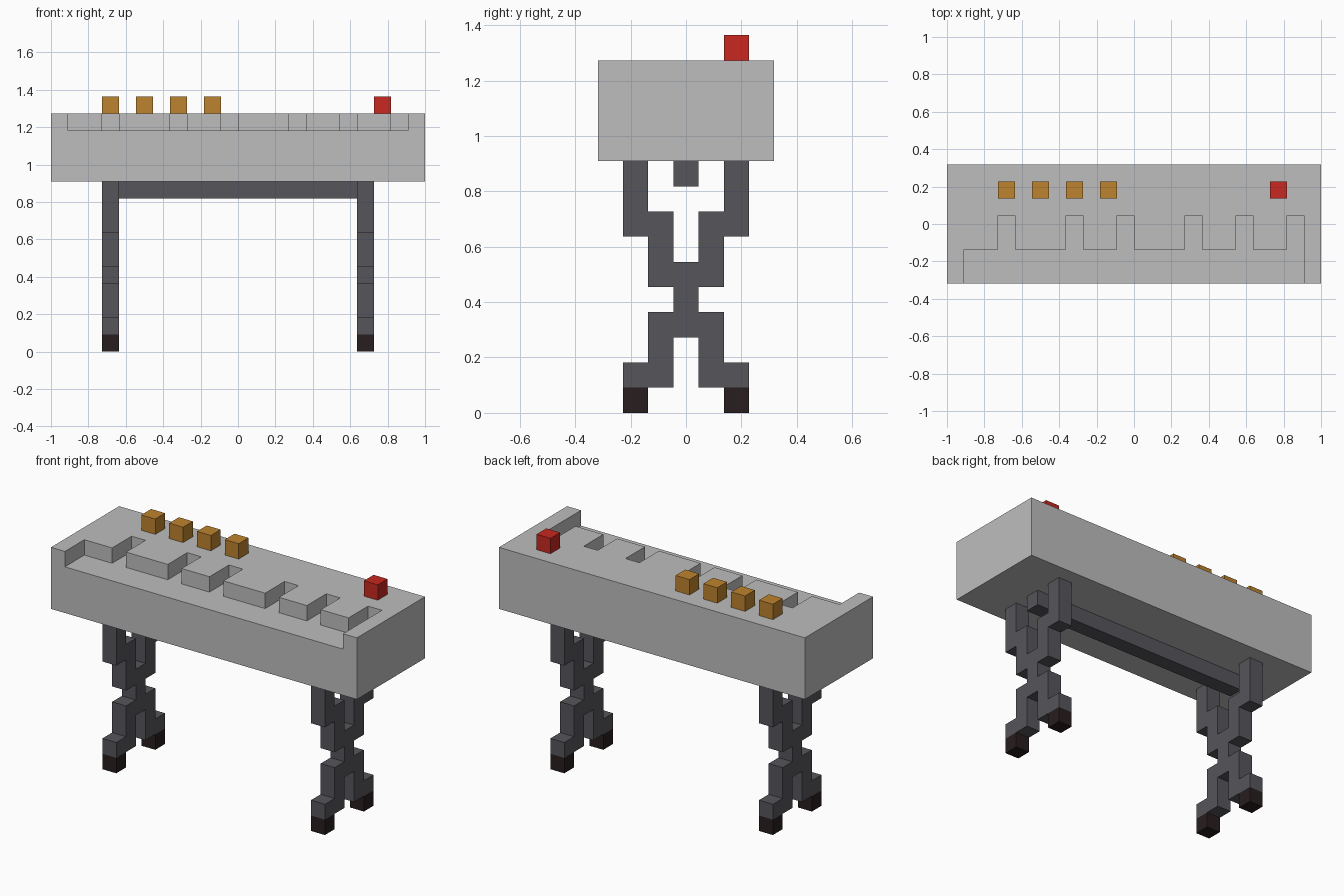
import bpy, bmesh

if "Cube" in bpy.data.objects:
    bpy.data.objects.remove(bpy.data.objects["Cube"])

U = 2 / 22  # one block of the design grid


def material(name, rgb):
    lin = [((c / 255 + 0.055) / 1.055) ** 2.4 for c in rgb]
    m = bpy.data.materials.new(name)
    m.diffuse_color = (*lin, 1)
    m.use_nodes = True
    m.node_tree.nodes["Principled BSDF"].inputs["Base Color"].default_value = m.diffuse_color
    return m


GREY = material("light grey", (190, 190, 190))
DARK = material("dark grey", (86, 85, 91))
FOOT = material("dark brown", (40, 30, 30))
ORANGE = material("amber", (190, 131, 46))
RED = material("red", (200, 40, 32))


def prism(name, outline, offset, mat):
    """Extrude a closed outline of 3D points (in blocks) along offset."""
    bm = bmesh.new()
    face = bm.faces.new([bm.verts.new([c * U for c in p]) for p in outline])
    new = bmesh.ops.extrude_face_region(bm, geom=[face])["geom"]
    verts = [g for g in new if isinstance(g, bmesh.types.BMVert)]
    bmesh.ops.translate(bm, verts=verts, vec=[c * U for c in offset])
    bmesh.ops.recalc_face_normals(bm, faces=bm.faces)
    me = bpy.data.meshes.new(name)
    bm.to_mesh(me)
    bm.free()
    me.materials.append(mat)
    ob = bpy.data.objects.new(name, me)
    bpy.context.collection.objects.link(ob)
    return ob


def box(name, x, y, z, mat):
    base = [(x[0], y[0], z[0]), (x[1], y[0], z[0]), (x[1], y[1], z[0]), (x[0], y[1], z[0])]
    return prism(name, base, (0, 0, z[1] - z[0]), mat)


# Main body, with the key bed cut one block deep and open at the front
body = box("keyboard_body", (-11, 11), (-3.5, 3.5), (10, 14), GREY)
bed = [(-10, -5, 13), (-10, -1.5, 13)]
for x in (-8, -4, -1, 3, 6):  # notches between the keys
    bed += [(x, -1.5, 13), (x, 0.5, 13), (x + 1, 0.5, 13), (x + 1, -1.5, 13)]
bed += [(9, -1.5, 13), (9, 0.5, 13), (10, 0.5, 13), (10, -5, 13)]
cutter = prism("key_bed_cutter", bed, (0, 0, 2), GREY)
cutter.hide_render = True
cutter.display_type = 'WIRE'
cut = body.modifiers.new("key_bed", 'BOOLEAN')
cut.operation = 'DIFFERENCE'
cut.solver = 'EXACT'
cut.object = cutter

# Knobs along the back and the red button
for i, x in enumerate((-8, -6, -4, -2)):
    box(f"knob_{i + 1}", (x, x + 1), (1.5, 2.5), (14, 15), ORANGE)
box("red_button", (8, 9), (1.5, 2.5), (14, 15), RED)

# Stepped X-shaped legs: half profile mirrored in y, with feet
half = [(.5, 3), (.5, 1), (2.5, 1), (2.5, 2), (1.5, 2), (1.5, 4), (.5, 4), (.5, 5),
        (1.5, 5), (1.5, 7), (2.5, 7), (2.5, 10), (1.5, 10), (1.5, 8), (.5, 8), (.5, 6)]
profile = half + [(-y, z) for y, z in reversed(half)]
for side, x in (("left", -8), ("right", 7)):
    prism(f"{side}_leg", [(x, y, z) for y, z in profile], (1, 0, 0), DARK)
    for end, y in (("front", -2.5), ("back", 1.5)):
        box(f"{side}_{end}_foot", (x, x + 1), (y, y + 1), (0, 1), FOOT)

# Bar under the body joining the legs
box("crossbar", (-8, 8), (-.5, .5), (9, 10), DARK)
